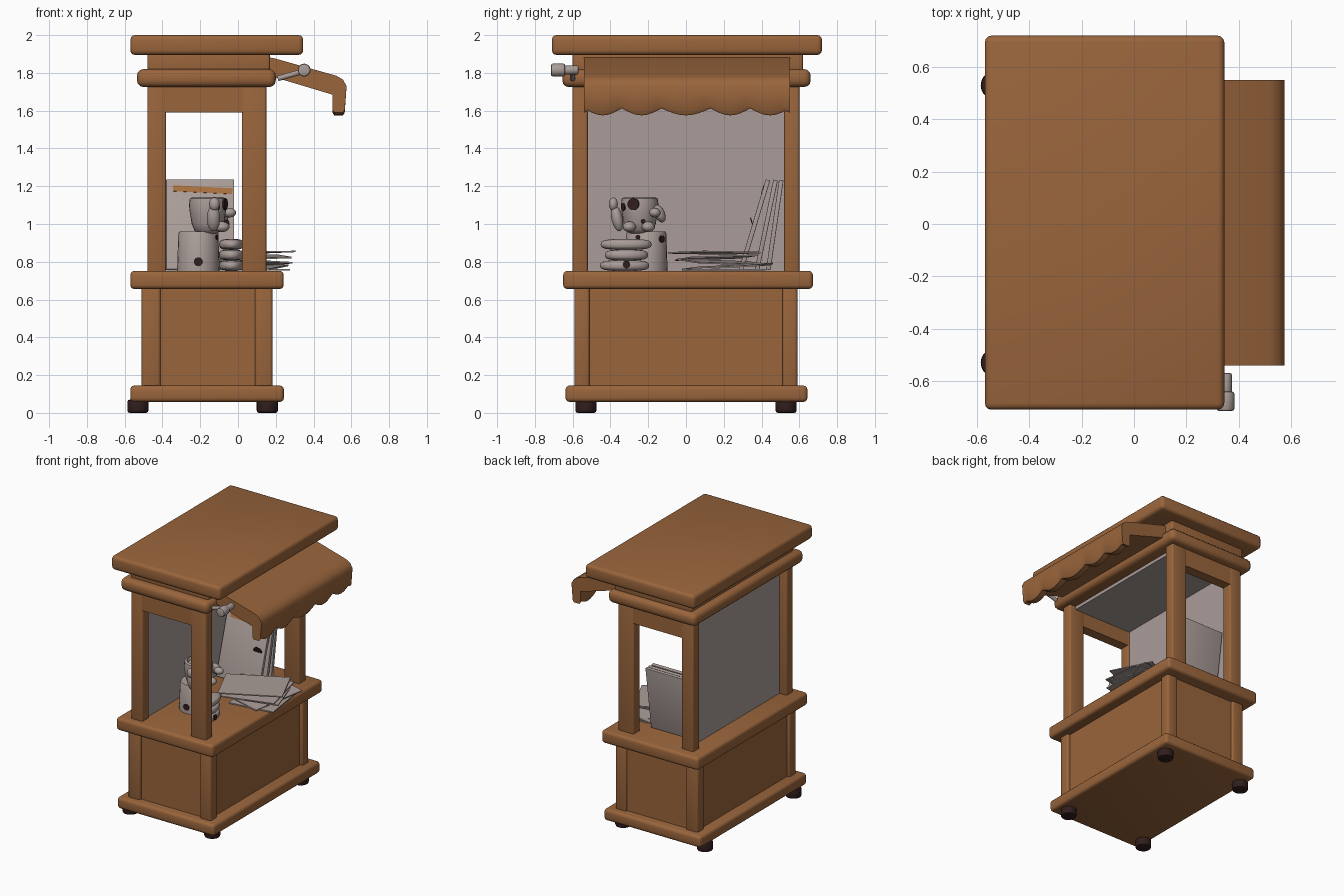
import bpy, bmesh, math
from mathutils import Vector, Matrix

cube = bpy.data.objects.get("Cube")
if cube:
    bpy.data.objects.remove(cube, do_unlink=True)


def material(name, r, g, b):
    m = bpy.data.materials.new(name)
    m.use_nodes = True
    m.diffuse_color = (r, g, b, 1)
    m.node_tree.nodes["Principled BSDF"].inputs["Base Color"].default_value = (r, g, b, 1)
    return m


WOOD = material("warm wood", 0.32, 0.13, 0.045)
GREY = material("warm grey", 0.40, 0.335, 0.315)
DARK = material("dark brown", 0.03, 0.013, 0.012)
ORANGE = material("orange print", 0.40, 0.16, 0.05)
parts = []


def finish(name, bm, mat, bevel=0):
    bmesh.ops.recalc_face_normals(bm, faces=bm.faces)
    if bevel:
        bmesh.ops.bevel(bm, geom=bm.edges[:], offset=bevel, segments=3,
                        profile=0.5, affect='EDGES')
    me = bpy.data.meshes.new(name)
    bm.to_mesh(me)
    bm.free()
    me.materials.append(mat)
    ob = bpy.data.objects.new(name, me)
    bpy.context.collection.objects.link(ob)
    parts.append(ob)
    return ob


def box(name, x, y, z, mat=WOOD, bevel=0, turn=None):
    """Box from ranges, optionally turned about its own centre."""
    bm = bmesh.new()
    bmesh.ops.create_cube(bm, size=1)
    size = Vector((x[1] - x[0], y[1] - y[0], z[1] - z[0]))
    centre = Vector((x[0] + x[1], y[0] + y[1], z[0] + z[1])) / 2
    m = Matrix.Translation(centre) @ (turn or Matrix()) @ Matrix.Diagonal(size).to_4x4()
    bmesh.ops.transform(bm, matrix=m, verts=bm.verts)
    return finish(name, bm, mat, bevel)


def rod(name, a, b, radius, mat, bevel=0, sides=20):
    a, b = Vector(a), Vector(b)
    bm = bmesh.new()
    bmesh.ops.create_cone(bm, cap_ends=True, segments=sides, radius1=radius,
                          radius2=radius, depth=(b - a).length)
    rims = [e for e in bm.edges if abs(e.verts[0].co.z - e.verts[1].co.z) < 1e-5]
    if bevel:
        bmesh.ops.bevel(bm, geom=rims, offset=bevel, segments=2, profile=0.5, affect='EDGES')
    m = Matrix.Translation((a + b) / 2) @ (b - a).to_track_quat('Z', 'Y').to_matrix().to_4x4()
    bmesh.ops.transform(bm, matrix=m, verts=bm.verts)
    return finish(name, bm, mat)


def patch(name, centre, degrees, reach, z, radius):
    """Thin dark spot on the wall of a round ware."""
    a = math.radians(degrees)
    at = lambda r: (centre[0] + r * math.cos(a), centre[1] + r * math.sin(a), z)
    rod(name, at(reach - .005), at(reach + .003), radius, DARK)


def blob(name, centre, size, tilt=0, flat=1.0):
    """Ellipsoid tilted about x; flat below 1 squares its sides off."""
    bm = bmesh.new()
    bmesh.ops.create_uvsphere(bm, u_segments=20, v_segments=12, radius=1)
    for v in bm.verts:
        r = math.hypot(v.co.x, v.co.y)
        if r > 1e-4:
            v.co.xy *= r ** flat / r
        v.co.z = math.copysign(abs(v.co.z) ** flat, v.co.z)
    m = (Matrix.Translation(centre) @ Matrix.Rotation(math.radians(tilt), 4, 'X')
         @ Matrix.Diagonal(size).to_4x4())
    bmesh.ops.transform(bm, matrix=m, verts=bm.verts)
    return finish(name, bm, GREY)


def lathe(name, profile, centre, mat=GREY, sides=24):
    bm = bmesh.new()
    rings = []
    for r, z in profile:
        rings.append([bm.verts.new((centre[0] + r * math.cos(2 * math.pi * i / sides),
                                    centre[1] + r * math.sin(2 * math.pi * i / sides), z))
                      for i in range(sides)])
    for lo, hi in zip(rings, rings[1:]):
        for i in range(sides):
            j = (i + 1) % sides
            bm.faces.new((lo[i], lo[j], hi[j], hi[i]))
    bm.faces.new(rings[0])
    bm.faces.new(rings[-1])
    return finish(name, bm, mat)


# Base, counter and roof slabs
box("base_slab", (-.57, .243), (-.638, .643), (.058, .145), bevel=.022)
box("counter_slab", (-.57, .242), (-.65, .672), (.656, .752), bevel=.022)
box("cornice", (-.535, .2), (-.655, .66), (1.725, 1.82), bevel=.035)
box("roof_neck", (-.48, .17), (-.6, .62), (1.8, 1.91), bevel=.015)
box("roof_slab", (-.57, .345), (-.71, .72), (1.895, 2), bevel=.025)

# Cabinet body with corner posts
box("cabinet", (-.49, .16), (-.57, .575), (.13, .67))
for sy, side in ((-1, "right"), (1, "left")):
    ends = lambda a, b: tuple(sorted((sy * a, sy * b)))
    for x, end in (((-.51, -.41), "rear"), ((.09, .183), "front")):
        box(f"cabinet_post_{end}_{side}", x, ends(.51, .59), (.13, .67), bevel=.015)
    for x, end in (((-.48, -.38), "rear"), ((.02, .15), "front")):
        box(f"stall_post_{end}_{side}", x, ends(.52, .6), (.74, 1.76), bevel=.012)
    box(f"window_beam_{side}", (-.4, .04), ends(.522, .598), (1.59, 1.76))
    for x, end in ((-.53, "rear"), (.155, "front")):
        rod(f"foot_{end}_{side}", (x, sy * .53, 0), (x, sy * .53, .07), .056, DARK, .012)

# Grey lining: rear panel and ceiling
box("rear_panel", (-.42, -.395), (-.53, .53), (.74, 1.74), GREY)
box("ceiling_panel", (-.4, .1), (-.53, .53), (1.7, 1.74), GREY)

# Awning: bent profile swept along y, with a scalloped lower edge
cusps = (-.54, -.34, -.13, .13, .34, .55)
stations = []
for a, b in zip(cusps, cusps[1:]):
    for i in range(8):
        t = i / 8
        stations.append((a + (b - a) * t, 1.612 - .037 * math.sin(math.pi * t)))
stations[0] = (-.54, 1.59)
stations.append((.55, 1.59))
bm = bmesh.new()
loops = []
for y, hem in stations:
    outline = ((.15, 1.885), (.2, 1.875), (.52, 1.785), (.555, 1.765), (.575, 1.73),
               (.565, hem + .015), (.555, hem), (.51, hem), (.5, hem + .015),
               (.5, 1.685), (.15, 1.79))
    loops.append([bm.verts.new((x, y, z)) for x, z in outline])
for a, b in zip(loops, loops[1:]):
    for i in range(len(a)):
        j = (i + 1) % len(a)
        bm.faces.new((a[i], a[j], b[j], b[i]))
bm.faces.new(loops[0])
bm.faces.new(loops[-1])
finish("awning", bm, WOOD)

# Awning crank
rod("crank_arm", (.21, -.6, 1.77), (.35, -.6, 1.81), .014, GREY)
rod("crank_axle", (.35, -.57, 1.815), (.35, -.66, 1.815), .024, GREY, .006)
rod("crank_grip", (.35, -.64, 1.815), (.35, -.715, 1.815), .034, GREY, .01)

# Canister with a figurine cup on top
can = (-.21, -.21)
lathe("canister", ((.112, .75), (.112, .77), (.106, .95), (.1, .96)), can)
cup = (-.16, -.245)
lathe("cup", ((.05, .95), (.07, .965), (.085, 1.0), (.095, 1.06), (.1, 1.1),
              (.095, 1.135), (.08, 1.142), (.07, 1.12)), cup)
blob("cup_arm_right", (-.13, -.365, 1.03), (.035, .03, .07), 12)
blob("cup_hand_right", (-.125, -.385, 1.105), (.028, .024, .035))
blob("cup_arm_left", (-.09, -.14, 1.055), (.045, .028, .05), 25)
blob("cup_hand_left", (-.045, -.165, 1.06), (.035, .03, .025))
blob("cup_foot_right", (-.085, -.3, .985), (.04, .035, .028))
blob("cup_foot_left", (-.085, -.2, .985), (.04, .035, .028))

# Stack of loaves
for i, (y, half) in enumerate(((-.325, .13), (-.315, .115), (-.317, .135))):
    blob(f"loaf_{i + 1}", (-.035, y, .78 + .056 * i), (.065, half, .029), 0, .65)

# Dark patches on the wares
patch("canister_patch", can, -90, .11, .8, .024)
patch("canister_side_patch", can, 50, .107, .92, .02)
patch("canister_upper_patch", can, -25, .107, .93, .012)
patch("cup_patch", cup, -20, .099, 1.105, .032)
patch("cup_front_patch", cup, -62, .099, 1.09, .02)
patch("cup_low_patch", cup, 12, .087, 1.015, .012)
rod("loaf_patch", (.023, -.315, .785), (.032, -.315, .785), .02, DARK)

# Leaning boards with a printed band and a spot
for i, (low, high) in enumerate(((.29, .435), (.375, .475), (.435, .505))):
    lean = Matrix.Rotation(-math.atan2(high - low, .485), 4, 'X')
    mid = (low + high) / 2
    length = math.hypot(high - low, .475)
    box(f"board_{i + 1}", (-.38, -.02), (mid - .012, mid + .012),
        (.995 - length / 2, .995 + length / 2), GREY, .003, lean)
    if i == 0:
        face = lambda z: low + (high - low) * (z - .75) / .485 - .013
        band = lean @ Matrix.Rotation(math.radians(3), 4, 'Y')
        box("printed_band", (-.345, -.03), (face(1.18) - .003, face(1.18) + .003),
            (1.165, 1.197), ORANGE, 0, band)
        rod("board_spot", (-.08, face(1.0) - .003, 1.0), (-.08, face(1.0) + .003, 1.002), .034, DARK)

# Loose papers piled on the counter
sheets = ((.08, .2, .757, .34, .4, 0, 0, 8), (.07, .22, .775, .3, .42, 3, 2, -14),
          (.06, .2, .797, .34, .4, -2, 3, 20), (.05, .16, .822, .4, .36, 2, -2, 12),
          (.03, .15, .848, .45, .33, -1, -1, 25))
for i, (x, y, z, w, d, rx, ry, rz) in enumerate(sheets):
    turn = Matrix.Identity(4)
    for angle, axis in ((rz, 'Z'), (ry, 'Y'), (rx, 'X')):
        turn = turn @ Matrix.Rotation(math.radians(angle), 4, axis)
    box(f"paper_{i + 1}", (x - w / 2, x + w / 2), (y - d / 2, y + d / 2),
        (z - .004, z + .004), GREY, 0, turn)

# Soft shading with crisp corners
bpy.ops.object.select_all(action='DESELECT')
for ob in parts:
    ob.select_set(True)
bpy.context.view_layer.objects.active = parts[0]
bpy.ops.object.shade_smooth_by_angle(angle=math.radians(40))
